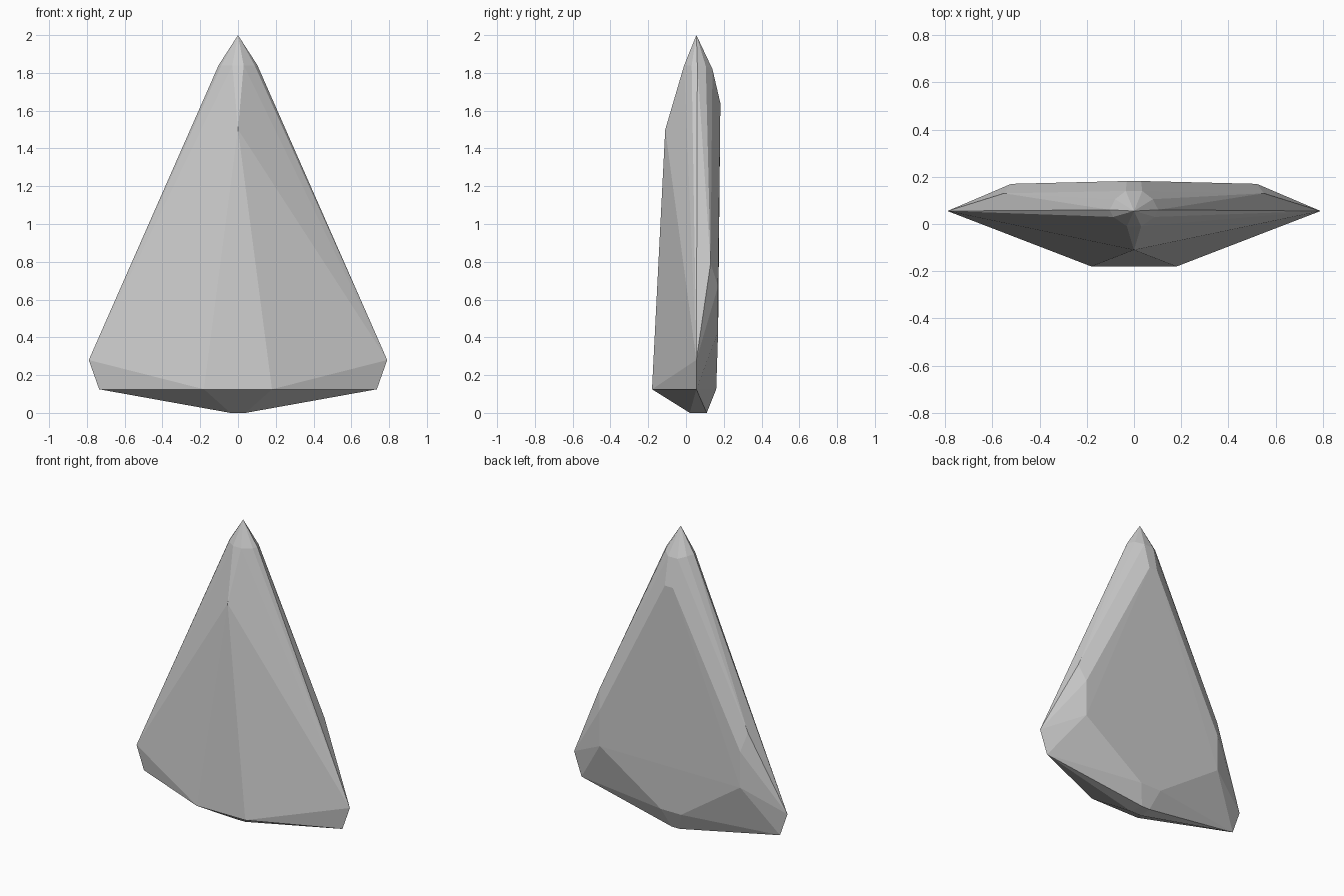
import bpy, bmesh, math

if "Cube" in bpy.data.objects:
    bpy.data.objects.remove(bpy.data.objects["Cube"])

# Right half of the faceted stone's corner points; the left half is mirrored
half_points = [
    # tip and the ring of small facets under it
    (0, 0.055, 2.0), (0.103, 0.06, 1.84), (0.088, 0.03, 1.84),
    (0.03, -0.01, 1.84), (0.08, 0.105, 1.835), (0.035, 0.14, 1.82),
    # front ridge
    (0, -0.11, 1.5), (0.18, -0.18, 0.125),
    # side corner
    (0.79, 0.055, 0.28), (0.735, 0.055, 0.125),
    # flat back and its bevel
    (0.03, 0.182, 1.64), (0.55, 0.13, 0.79), (0.52, 0.17, 0.67),
    (0.52, 0.17, 0.43), (0.075, 0.16, 0.125),
    # small foot
    (0.04, 0.02, 0), (0.03, 0.11, 0),
]

# Wrap the mirrored points in a convex faceted skin
bm = bmesh.new()
for x, y, z in half_points:
    for sx in ((x, -x) if x else (0,)):
        bm.verts.new((sx, y, z))
result = bmesh.ops.convex_hull(bm, input=bm.verts[:])
inside = [v for v in bm.verts if not v.link_faces]
bmesh.ops.delete(bm, geom=inside, context='VERTS')
bmesh.ops.dissolve_limit(bm, angle_limit=math.radians(1), verts=bm.verts[:], edges=bm.edges[:])
bmesh.ops.recalc_face_normals(bm, faces=bm.faces[:])

mesh = bpy.data.meshes.new("faceted_stone")
bm.to_mesh(mesh)
bm.free()
stone = bpy.data.objects.new("faceted_stone", mesh)
bpy.context.collection.objects.link(stone)
